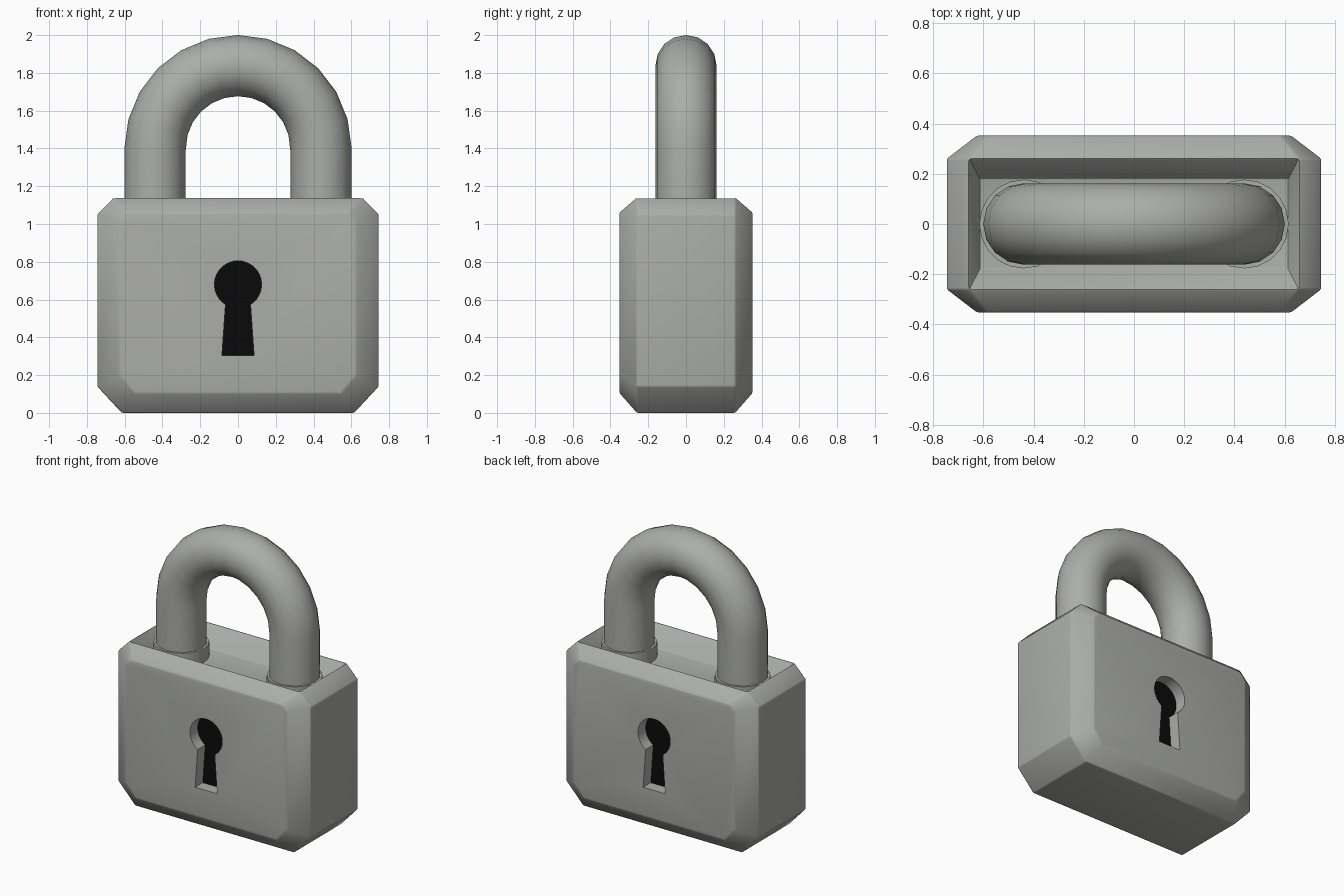
import bpy, bmesh, math

if "Cube" in bpy.data.objects:
    bpy.data.objects.remove(bpy.data.objects["Cube"])


def material(name, rgb):
    m = bpy.data.materials.new(name)
    m.diffuse_color = (*rgb, 1)
    m.use_nodes = True
    m.node_tree.nodes["Principled BSDF"].inputs["Base Color"].default_value = m.diffuse_color
    return m


GREY = material("grey metal", (0.41, 0.42, 0.40))
BLACK = material("keyhole black", (0.003, 0.003, 0.003))


def make_object(name, bm, mat):
    bmesh.ops.recalc_face_normals(bm, faces=bm.faces[:])
    me = bpy.data.meshes.new(name)
    bm.to_mesh(me)
    bm.free()
    me.materials.append(mat)
    ob = bpy.data.objects.new(name, me)
    bpy.context.collection.objects.link(ob)
    return ob


def activate(ob):
    bpy.ops.object.select_all(action='DESELECT')
    ob.select_set(True)
    bpy.context.view_layer.objects.active = ob


def octagon(bm, y, half, bottom, top, z0, zlow, zhigh, z1):
    pts = [(-bottom, z0), (bottom, z0), (half, zlow), (half, zhigh),
           (top, z1), (-top, z1), (-half, zhigh), (-half, zlow)]
    return [bm.verts.new((x, y, z)) for x, z in pts]


def prism(name, pts, y0, y1, mat):
    bm = bmesh.new()
    rings = [[bm.verts.new((x, y, z)) for x, z in pts] for y in (y0, y1)]
    for r in rings:
        bm.faces.new(r)
    n = len(pts)
    for i in range(n):
        j = (i + 1) % n
        bm.faces.new((rings[0][i], rings[0][j], rings[1][j], rings[1][i]))
    return make_object(name, bm, mat)


# Lock body: four octagonal rings from front to back, open at the top
bm = bmesh.new()
face = (0.625, 0.545, 0.585, 0.105, 0.20, 1.015, 1.06)
edge = (0.745, 0.615, 0.657, 0.0, 0.14, 1.05, 1.14)
rings = [octagon(bm, y, *s) for y, s in
         ((-0.352, face), (-0.26, edge), (0.26, edge), (0.352, face))]
bm.faces.new(rings[0])
bm.faces.new(rings[3])
for k in range(3):
    for i in range(8):
        if (k, i) != (1, 4):
            j = (i + 1) % 8
            bm.faces.new((rings[k][i], rings[k][j], rings[k + 1][j], rings[k + 1][i]))

# Sunken trough in the top
rim = [rings[1][4], rings[1][5], rings[2][5], rings[2][4]]
floor = [bm.verts.new((math.copysign(0.615, v.co.x), math.copysign(0.18, v.co.y), 1.0))
         for v in rim]
bm.faces.new(floor)
for i in range(4):
    j = (i + 1) % 4
    bm.faces.new((rim[i], rim[j], floor[j], floor[i]))
body = make_object("lock_body", bm, GREY)

bev = body.modifiers.new("soft edges", 'BEVEL')
bev.width = 0.008
bev.segments = 2
bev.limit_method = 'ANGLE'

# Keyhole outline: round top with a flared slot
RADIUS, CENTRE = 0.125, 0.68
start = math.radians(-58)
span = math.radians(296)
keyhole = [(RADIUS * math.cos(start + span * i / 28),
            CENTRE + RADIUS * math.sin(start + span * i / 28)) for i in range(29)]
keyhole += [(-0.085, 0.305), (0.085, 0.305)]

# Keyholes cut into front and back, with black plates at their floors
cutters = []
for label, s in (("front", -1), ("back", 1)):
    cutter = prism(label + "_keyhole_cutter", keyhole, s * 0.265, s * 0.45, GREY)
    cutter.hide_render = True
    cutters.append(cutter)
    cut = body.modifiers.new(label + " keyhole", 'BOOLEAN')
    cut.operation = 'DIFFERENCE'
    cut.solver = 'EXACT'
    cut.object = cutter
    prism(label + "_keyhole_dark", keyhole, s * 0.263, s * 0.268, BLACK)

activate(body)
for name in [m.name for m in body.modifiers]:
    bpy.ops.object.modifier_apply(modifier=name)
bpy.ops.object.shade_smooth_by_angle(angle=math.radians(25))
for c in cutters:
    bpy.data.objects.remove(c)

# Shackle: round bar swept along a U-shaped path
LEG, BAR, ARC_Z = 0.4385, 0.162, 1.40
path = [(-LEG, 0.98)]
path += [(-LEG * math.cos(math.radians(a)), ARC_Z + LEG * math.sin(math.radians(a)))
         for a in range(0, 181, 15)]
path += [(LEG, 0.98)]
cu = bpy.data.curves.new("shackle", 'CURVE')
cu.dimensions = '3D'
cu.bevel_depth = BAR
cu.bevel_resolution = 6
cu.use_fill_caps = True
sp = cu.splines.new('POLY')
sp.points.add(len(path) - 1)
for p, (x, z) in zip(sp.points, path):
    p.co = (x, 0, z, 1)
cu.materials.append(GREY)
shackle = bpy.data.objects.new("shackle", cu)
bpy.context.collection.objects.link(shackle)
activate(shackle)
bpy.ops.object.convert(target='MESH')
bpy.ops.object.shade_smooth_by_angle(angle=math.radians(50))

# Sockets around the shackle legs
for label, s in (("left", -1), ("right", 1)):
    bpy.ops.mesh.primitive_cylinder_add(vertices=20, radius=0.177, depth=0.11,
                                        location=(s * LEG, 0, 1.04))
    socket = bpy.context.object
    socket.name = label + "_socket"
    socket.data.materials.append(GREY)
    bpy.ops.object.shade_smooth_by_angle(angle=math.radians(30))
